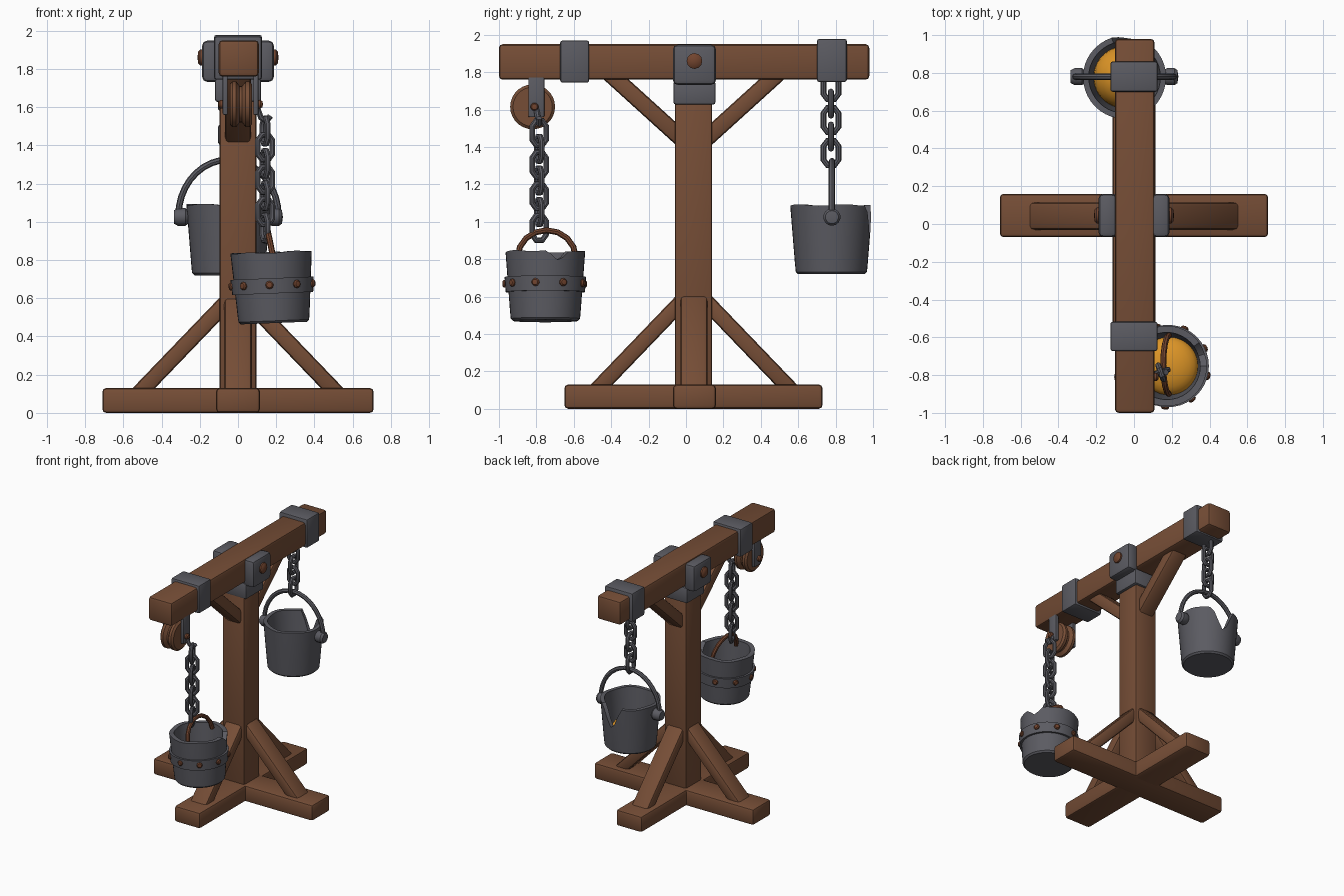
import bpy, bmesh
from math import sin, cos, pi, radians, atan2
from mathutils import Vector, Matrix

cube = bpy.data.objects.get("Cube")
if cube:
    bpy.data.objects.remove(cube, do_unlink=True)


def material(name, rgb):
    m = bpy.data.materials.new(name)
    m.use_nodes = True
    m.diffuse_color = (*rgb, 1)
    m.node_tree.nodes["Principled BSDF"].inputs["Base Color"].default_value = (*rgb, 1)
    return m


WOOD = material("wood", (0.18, 0.075, 0.037))
IRON = material("iron", (0.105, 0.105, 0.122))
RUST = material("rust", (0.165, 0.057, 0.027))
GOLD = material("gold", (0.72, 0.30, 0.02))


def finish(name, mesh, mats, matrix=None, smooth=True):
    ob = bpy.data.objects.new(name, mesh)
    bpy.context.collection.objects.link(ob)
    mesh.materials.clear()
    for m in mats:
        mesh.materials.append(m)
    if matrix:
        ob.matrix_world = matrix
    if smooth:
        bpy.ops.object.select_all(action='DESELECT')
        ob.select_set(True)
        bpy.context.view_layer.objects.active = ob
        bpy.ops.object.shade_smooth_by_angle(angle=radians(35))
    return ob


def box(name, center, size, mat, bevel=0.016, rot=None):
    bm = bmesh.new()
    bmesh.ops.create_cube(bm, size=1)
    bmesh.ops.scale(bm, vec=size, verts=bm.verts)
    bmesh.ops.bevel(bm, geom=bm.edges[:], offset=bevel, segments=2, profile=0.5, affect='EDGES')
    mesh = bpy.data.meshes.new(name)
    bm.to_mesh(mesh)
    bm.free()
    return finish(name, mesh, [mat], Matrix.Translation(center) @ (rot or Matrix()))


def lathe(name, rows, mats, matrix, bands=None, n=40):
    """Revolve rows about z; a row is (r, z) or a function of the angle."""
    bm = bmesh.new()
    rings = []
    for row in rows:
        ring = []
        for i in range(n):
            a = 2 * pi * i / n
            r, z = row(a) if callable(row) else row
            ring.append(bm.verts.new((r * cos(a), r * sin(a), z)))
        rings.append(ring)
    for k in range(len(rings) - 1):
        for i in range(n):
            j = (i + 1) % n
            f = bm.faces.new((rings[k][i], rings[k][j], rings[k + 1][j], rings[k + 1][i]))
            f.material_index = bands[k] if bands else 0
    bmesh.ops.remove_doubles(bm, verts=bm.verts, dist=1e-5)
    bmesh.ops.recalc_face_normals(bm, faces=bm.faces)
    mesh = bpy.data.meshes.new(name)
    bm.to_mesh(mesh)
    bm.free()
    return finish(name, mesh, mats, matrix)


def tube(name, points, radius, mat, closed=False, matrix=None):
    cu = bpy.data.curves.new(name, 'CURVE')
    cu.dimensions = '3D'
    cu.bevel_depth = radius
    cu.bevel_resolution = 2
    cu.use_fill_caps = True
    sp = cu.splines.new('POLY')
    sp.points.add(len(points) - 1)
    for p, co in zip(sp.points, points):
        p.co = (*co, 1)
    sp.use_cyclic_u = closed
    tmp = bpy.data.objects.new(name + "_path", cu)
    mesh = bpy.data.meshes.new_from_object(tmp)
    bpy.data.objects.remove(tmp)
    return finish(name, mesh, [mat], matrix)


def stud(name, center, direction, r, height, mat):
    """Domed bolt head pointing along direction."""
    rot = Vector(direction).to_track_quat('Z', 'Y').to_matrix().to_4x4()
    rows = [(0, -height), (r, -height), (r, height * 0.4), (r * 0.7, height * 0.85), (0, height)]
    return lathe(name, rows, [mat], Matrix.Translation(center) @ rot, n=12)


CY = 0.045  # depth of the post axis

# Timber frame
box("base_beam_across", (0, CY, 0.065), (1.42, 0.23, 0.13), WOOD, 0.02)
box("base_beam_along", (0, 0.04, 0.0655), (0.23, 1.38, 0.13), WOOD, 0.02)
box("post", (0, CY - 0.005, 0.94), (0.195, 0.2, 1.66), WOOD)
box("top_beam", (0.004, -0.01, 1.855), (0.21, 1.98, 0.19), WOOD, 0.02)


def brace(name, angle, outer, inner, width, thick):
    """Diagonal strut between two (distance, height) points, turned about the post."""
    (d0, z0), (d1, z1) = outer, inner
    length = ((d0 - d1) ** 2 + (z0 - z1) ** 2) ** 0.5
    turn = Matrix.Rotation(angle, 4, 'Z')
    mid = turn @ Vector(((d0 + d1) / 2, 0, (z0 + z1) / 2)) + Vector((0, CY - 0.003, 0))
    tilt = Matrix.Rotation(-atan2(z1 - z0, d1 - d0), 4, 'Y')
    box(name, mid, (length, width, thick), WOOD, 0.02, turn @ tilt)


for i in range(4):
    brace(f"foot_brace_{i}", i * pi / 2, (0.55, 0.07), (0.05, 0.59), 0.145, 0.085)
for i in (1, 3):
    brace(f"top_brace_{i}", i * pi / 2, (0.48, 1.82), (0.05, 1.43), 0.135, 0.09)

# Iron straps and the centre bracket
box("front_strap", (0, -0.595, 1.857), (0.25, 0.155, 0.225), IRON, 0.012)
box("back_strap", (0, 0.78, 1.863), (0.25, 0.16, 0.23), IRON, 0.012)
box("post_collar", (0, CY, 1.69), (0.24, 0.225, 0.125), IRON, 0.012)
for s, side in ((1, "left"), (-1, "right")):
    box(f"{side}_bracket_plate", (s * 0.14, CY, 1.84), (0.095, 0.23, 0.215), IRON, 0.025)
    stud(f"{side}_bracket_bolt", (s * 0.19, CY, 1.86), (s, 0, 0), 0.042, 0.022, RUST)

# Pulley with its cheeks and pin
wheel = [(0, -0.058), (0.105, -0.058), (0.12, -0.045), (0.12, -0.025), (0.095, -0.006)]
wheel += [(r, -z) for r, z in reversed(wheel)]
TO_X = Matrix.Rotation(pi / 2, 4, 'Y')
lathe("pulley", wheel, [WOOD], Matrix.Translation((0.015, -0.82, 1.615)) @ TO_X, n=28)
for s, side in ((1, "left"), (-1, "right")):
    box(f"{side}_pulley_cheek", (0.013 + s * 0.08, -0.8, 1.675), (0.026, 0.085, 0.23), IRON, 0.006)
    stud(f"{side}_pulley_pin", (0.013 + s * 0.098, -0.81, 1.615), (s, 0, 0), 0.022, 0.02, RUST)


# Chains of alternating links
def chain(name, x, y, top, count, pitch, twist):
    w, h = 0.04, 0.066
    c = 0.022
    half = [(w, -h + c + 0.008), (w, h - c - 0.008), (w - c, h), (c - w, h)]
    loop = [(0, a, b) for a, b in half] + [(0, -a, -b) for a, b in half]
    for i in range(count):
        m = Matrix.Translation((x, y, top - i * pitch))
        m = m @ Matrix.Rotation(twist + (i % 2) * pi / 2, 4, 'Z')
        tube(f"{name}_link_{i}", loop, 0.016, IRON, True, m)


chain("back_chain", -0.05, 0.775, 1.72, 5, 0.088, 0)
chain("front_chain", 0.142, -0.785, 1.475, 7, 0.0845, 0.35)
tube("front_chain_hook", [(0.1, -0.8, 1.6), (0.12, -0.79, 1.545), (0.15, -0.785, 1.525), (0.17, -0.785, 1.555)],
     0.016, IRON)


# Buckets with a chipped rim and worn edges
def bucket(name, matrix, r0, r1, h, wall, chip, bands, dome):
    az, depth, spread = chip

    def near(a):
        d = abs((a - az + pi) % (2 * pi) - pi)
        return max(0, 1 - d / spread)

    def top(a):
        return h - depth * min(1, 1.2 * near(a)) + 0.004 * sin(5 * a)

    def outer(z):
        return r0 + (r1 - r0) * z / h

    def low(a):
        z = 0.05 + 0.015 * sin(3 * a + 1) + 0.01 * sin(7 * a)
        return outer(z), z

    def edge(a):
        z = top(a) - 0.018 - 0.02 * min(1, 2 * near(a)) - 0.006 * sin(4 * a)
        return outer(z), z

    rows = [(0, 0), (r0 - 0.012, 0), (r0, 0.012), low, edge,
            lambda a: (outer(top(a)), top(a)),
            lambda a: (outer(top(a)) - wall, top(a)),
            (r0 - wall, 0.03), (0, 0.03)]
    lathe(name, rows, [IRON, RUST], matrix, bands)
    # Heaped contents
    r = r0 - wall + 0.006
    heap = [(r, 0.04)] + [(r * cos(t * pi / 12), 0.06 + (dome - 0.06) * sin(t * pi / 12)) for t in range(7)]
    lathe(name + "_contents", heap, [GOLD], matrix)


BACK = Matrix.Translation((-0.05, 0.777, 0.72))
bucket("back_bucket", BACK, 0.19, 0.22, 0.37, 0.03, (radians(83), 0.17, 0.42),
       [0, 1, 1, 0, 1, 1, 1, 1], 0.22)
FRONT = Matrix.Translation((0.188, -0.752, 0.47)) @ Matrix.Rotation(-0.04, 4, 'Y')
bucket("front_bucket", FRONT, 0.185, 0.213, 0.37, 0.035, (radians(20), 0.055, 0.3),
       [0, 0, 0, 0, 0, 1, 1, 1], 0.14)

# Riveted hoop
hoop = [(0.19, 0.155), (0.212, 0.155), (0.218, 0.235), (0.19, 0.235)]
lathe("front_bucket_hoop", hoop, [IRON], FRONT)
for i in range(9):
    a = radians(26 + 40 * i)
    d = Vector((cos(a), sin(a), 0))
    stud(f"hoop_rivet_{i}", FRONT @ (d * 0.215 + Vector((0, 0, 0.2))), FRONT.to_3x3() @ d, 0.021, 0.016, RUST)

# Handles
arc = [pi * i / 18 for i in range(19)]
tube("back_handle", [(-0.05 + 0.262 * cos(t), 0.78, 1.03 + 0.295 * sin(t)) for t in arc], 0.017, IRON)
for s, side in ((1, "left"), (-1, "right")):
    x = -0.05 + s * 0.245
    lathe(f"{side}_handle_knob", [(0, -0.04), (0.035, -0.04), (0.046, -0.02), (0.046, 0.02), (0.035, 0.035), (0, 0.04)],
          [IRON], Matrix.Translation((x, 0.78, 1.025)) @ TO_X, n=14)
arc = [pi * i / 8 for i in range(9)]
tube("front_handle", [(0.185 - 0.03 * sin(t), -0.745 + 0.155 * cos(t), 0.81 + 0.145 * sin(t)) for t in arc],
     0.016, RUST)
